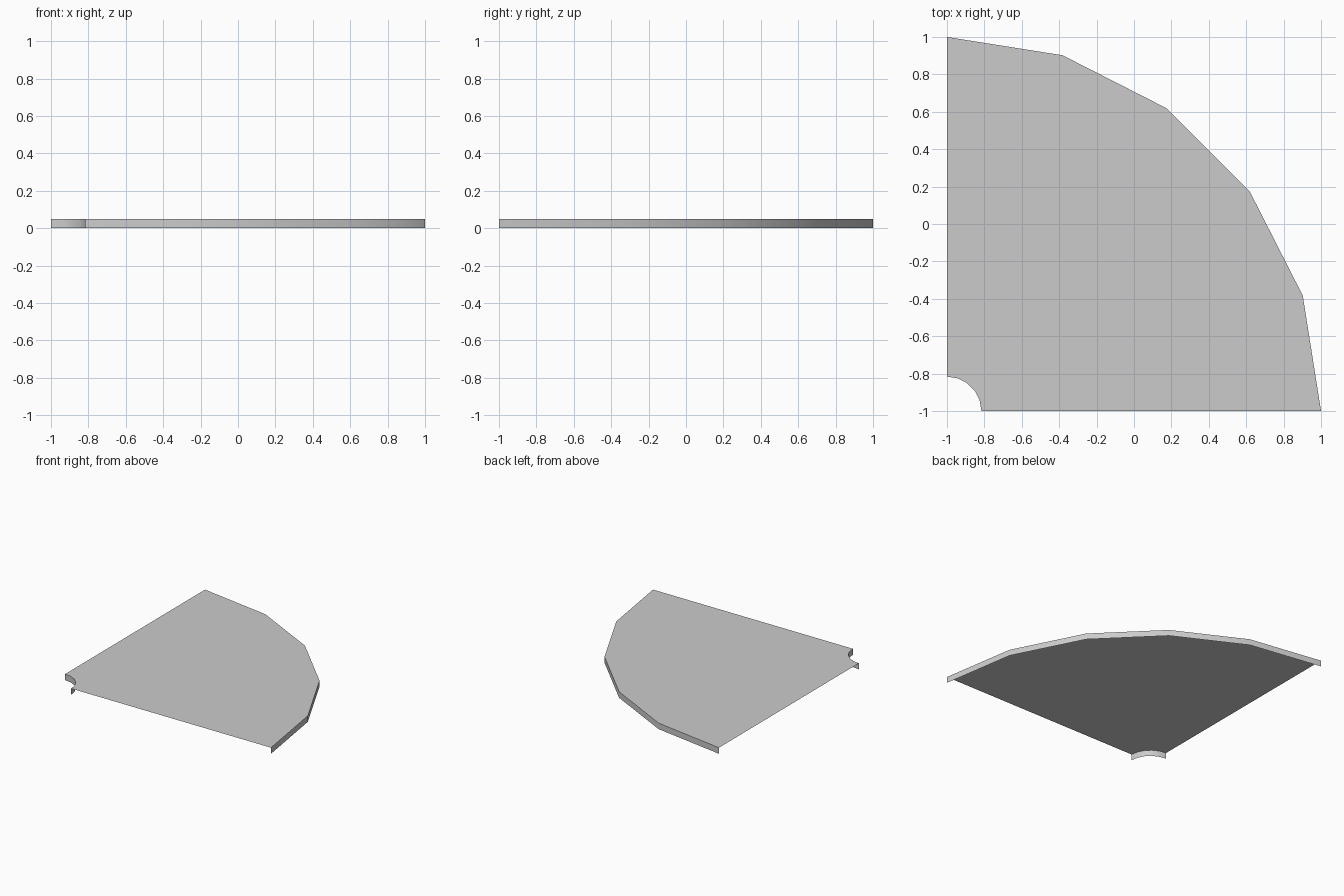
import bpy, bmesh
from math import cos, sin, pi

cube = bpy.data.objects.get("Cube")
if cube:
    bpy.data.objects.remove(cube, do_unlink=True)

OUTER, INNER, HEIGHT, SEGMENTS = 2.0, 0.184, 0.05, 5

grey = bpy.data.materials.new("light grey")
grey.use_nodes = True
colour = (0.6, 0.6, 0.6, 1)
grey.diffuse_color = colour
grey.node_tree.nodes["Principled BSDF"].inputs["Base Color"].default_value = colour

bm = bmesh.new()


def arc(radius, z):
    """Quarter circle of vertices around the inner corner."""
    angles = [pi / 2 * i / SEGMENTS for i in range(SEGMENTS + 1)]
    return [bm.verts.new((radius * cos(a) - 1, radius * sin(a) - 1, z)) for a in angles]


# Open section: inner skirt, flat top, outer skirt
rings = [arc(INNER, 0), arc(INNER, HEIGHT), arc(OUTER, HEIGHT), arc(OUTER, 0)]
for a, b in zip(rings, rings[1:]):
    for i in range(SEGMENTS):
        bm.faces.new((a[i], b[i], b[i + 1], a[i + 1]))

mesh = bpy.data.meshes.new("quarter_plate")
bm.to_mesh(mesh)
bm.free()
mesh.materials.append(grey)
plate = bpy.data.objects.new("quarter_plate", mesh)
bpy.context.collection.objects.link(plate)

# Smooth round skirts, crisp rims
bpy.ops.object.select_all(action='DESELECT')
plate.select_set(True)
bpy.context.view_layer.objects.active = plate
bpy.ops.object.shade_smooth_by_angle(angle=pi / 6)
